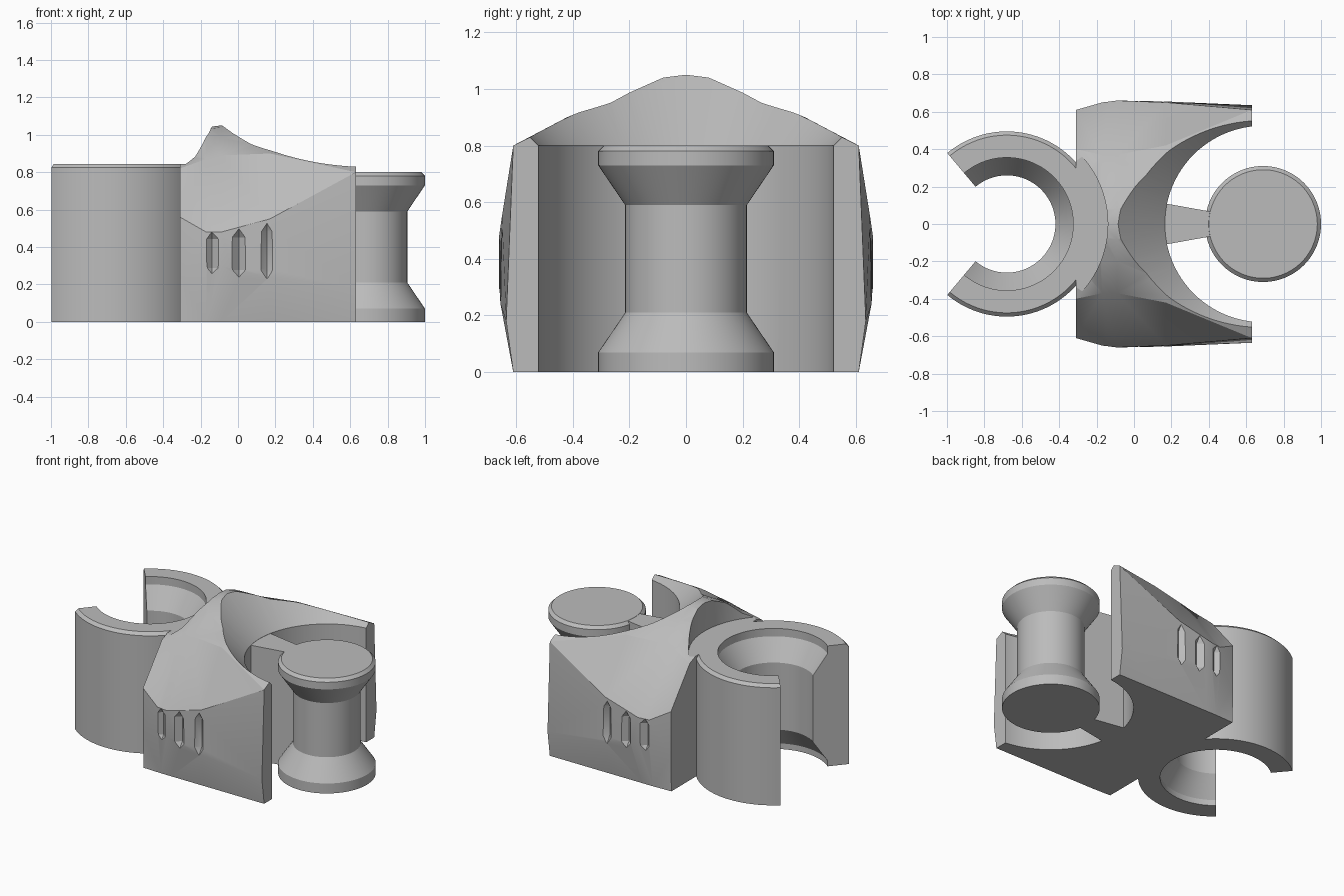
import bpy, bmesh, math
from mathutils import Matrix, Vector

cube = bpy.data.objects.get("Cube")
if cube:
    bpy.data.objects.remove(cube, do_unlink=True)

GREY = (0.5, 0.5, 0.5, 1)
mat = bpy.data.materials.new("plain grey")
mat.use_nodes = True
mat.diffuse_color = GREY
mat.node_tree.nodes["Principled BSDF"].inputs["Base Color"].default_value = GREY

SOCKET_X, PIN_X = -0.68, 0.69


def make(name, bm):
    bmesh.ops.recalc_face_normals(bm, faces=bm.faces)
    mesh = bpy.data.meshes.new(name)
    bm.to_mesh(mesh)
    bm.free()
    mesh.materials.append(mat)
    obj = bpy.data.objects.new(name, mesh)
    bpy.context.collection.objects.link(obj)
    return obj


def revolve(name, profile, x, y=0, steps=96, gap=0):
    """Spin (radius, height) points round a vertical axis; gap leaves an opening facing -x."""
    bm = bmesh.new()
    verts = [bm.verts.new((r, 0, z)) for r, z in profile]
    if gap:
        geom = [bm.faces.new(verts)]
        start = -math.pi + gap
    else:
        geom = [bm.edges.new(pair) for pair in zip(verts, verts[1:])]
        start = 0
    bmesh.ops.rotate(bm, verts=verts, cent=(0, 0, 0), matrix=Matrix.Rotation(start, 3, "Z"))
    bmesh.ops.spin(bm, geom=geom, cent=(0, 0, 0), axis=(0, 0, 1),
                   angle=2 * (math.pi - gap), steps=steps)
    bmesh.ops.remove_doubles(bm, verts=bm.verts, dist=1e-5)
    bmesh.ops.translate(bm, verts=bm.verts, vec=(x, y, 0))
    return make(name, bm)


def cut(target, cutter):
    cutter.hide_render = True
    mod = target.modifiers.new("cut", "BOOLEAN")
    mod.operation, mod.solver, mod.object = "DIFFERENCE", "EXACT", cutter
    bpy.context.view_layer.objects.active = target
    bpy.ops.object.modifier_apply(modifier=mod.name)
    bpy.data.objects.remove(cutter, do_unlink=True)


def smooth(obj, angle):
    bpy.ops.object.select_all(action="DESELECT")
    obj.select_set(True)
    bpy.context.view_layer.objects.active = obj
    bpy.ops.object.shade_smooth_by_angle(angle=math.radians(angle))


# Body: half cross-sections (y, z) from the floor up to the ridge, lofted along x
sections = {
    -0.31: [(.605, 0), (.61, .25), (.61, .56), (.40, .82), (.20, .90), (.08, .93), (0, .94)],
    -0.17: [(.61, 0), (.65, .32), (.65, .48), (.37, .87), (.20, .98), (.08, 1.03), (0, 1.04)],
    -0.09: [(.61, 0), (.66, .30), (.66, .48), (.37, .89), (.20, .985), (.08, 1.04), (0, 1.05)],
    0.17: [(.61, 0), (.655, .24), (.65, .55), (.42, .90), (.20, .99), (.08, 1.04), (0, 1.05)],
    0.63: [(.61, 0), (.635, .18), (.61, .80), (.54, .835), (.20, .99), (.08, 1.04), (0, 1.05)],
}
bm = bmesh.new()
rings = []
for x, half in sections.items():
    outline = half + [(-y, z) for y, z in reversed(half[:-1])]
    rings.append([bm.verts.new((x, y, z)) for y, z in outline])
for a, b in zip(rings, rings[1:]):
    for i in range(len(a)):
        j = (i + 1) % len(a)
        bm.faces.new((a[i], a[j], b[j], b[i]))
bm.faces.new(rings[0])
bm.faces.new(rings[-1])
bmesh.ops.triangulate(bm, faces=[f for f in bm.faces if len(f.verts) == 4])
body = make("body", bm)

# Clearance for the neighbouring socket (flared at the top) and above this socket
cut(body, revolve("pin_clearance", [(0, -.2), (.525, -.2), (.525, .8), (.925, 1.2), (0, 1.2)], PIN_X))
cut(body, revolve("socket_clearance", [(0, .845), (.54, .845), (.54, 1.2), (0, 1.2)], SOCKET_X))

# Grip notches on both sides
for x, z, h in ((-.14, .365, .13), (.005, .365, .145), (.155, .38, .17)):
    for side in (-1, 1):
        spindle = [(0, z - h), (.042, z - h * .6), (.042, z + h * .6), (0, z + h)]
        cut(body, revolve("notch", spindle, x, side * .665, steps=4))
smooth(body, 24)

# Open socket ring with a bore flared at both ends
socket = revolve("socket", [
    (.355, 0), (.495, 0), (.495, .825), (.475, .845), (.355, .845),
    (.355, .79), (.26, .65), (.26, .18), (.355, .04)], SOCKET_X, gap=math.radians(50))
smooth(socket, 25)

# Spool-shaped pin
pin = revolve("pin", [
    (0, 0), (.31, 0), (.31, .07), (.215, .21), (.215, .59),
    (.31, .73), (.31, .78), (.29, .8), (0, .8)], PIN_X)
smooth(pin, 25)

# Tapered web joining the pin to the body
bm = bmesh.new()
web = bm.faces.new([bm.verts.new((x, y, 0)) for x, y in
                    ((.155, -.112), (.50, -.05), (.50, .05), (.155, .112))])
top = bmesh.ops.extrude_face_region(bm, geom=[web])["geom"]
bmesh.ops.translate(bm, verts=[v for v in top if isinstance(v, bmesh.types.BMVert)],
                    vec=Vector((0, 0, .799)))
make("web", bm)
